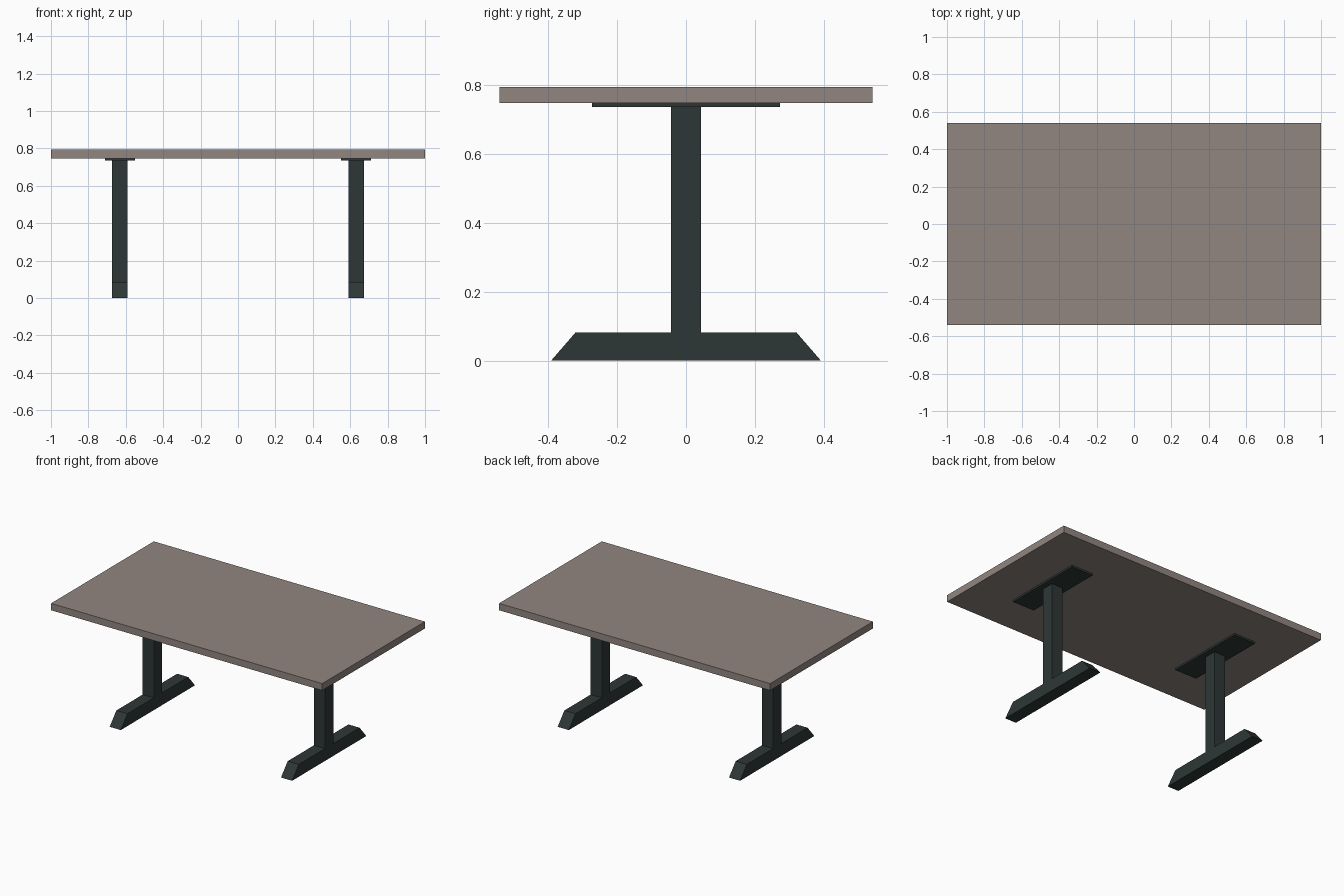
import bpy

if "Cube" in bpy.data.objects:
    bpy.data.objects.remove(bpy.data.objects["Cube"])


def material(name, rgb):
    m = bpy.data.materials.new(name)
    m.diffuse_color = (*rgb, 1)
    m.use_nodes = True
    m.node_tree.nodes["Principled BSDF"].inputs["Base Color"].default_value = m.diffuse_color
    return m


wood = material("taupe wood", (0.283, 0.238, 0.215))
metal = material("dark metal", (0.027, 0.038, 0.037))


def prism(name, x, half_x, profile, mat):
    """Extrude a (y, z) profile along x, centred on x."""
    n = len(profile)
    verts = [(x + s * half_x, y, z) for s in (-1, 1) for y, z in profile]
    faces = [tuple(reversed(range(n))), tuple(range(n, 2 * n))]
    faces += [(i, (i + 1) % n, n + (i + 1) % n, n + i) for i in range(n)]
    mesh = bpy.data.meshes.new(name)
    mesh.from_pydata(verts, [], faces)
    mesh.materials.append(mat)
    obj = bpy.data.objects.new(name, mesh)
    bpy.context.collection.objects.link(obj)
    return obj


def rect(half_y, z0, z1):
    return [(-half_y, z0), (half_y, z0), (half_y, z1), (-half_y, z1)]


# Table top
prism("table_top", 0, 1.0, rect(0.541, 0.747, 0.793), wood)

# Two pedestals: mounting plate, column and foot with sloped ends
for side, x in (("left", -0.632), ("right", 0.632)):
    prism(side + "_mounting_plate", x, 0.08, rect(0.273, 0.735, 0.747), metal)
    prism(side + "_column", x, 0.041, rect(0.043, 0.082, 0.735), metal)
    prism(side + "_foot", x, 0.041,
          [(-0.391, 0), (0.391, 0), (0.32, 0.082), (-0.32, 0.082)], metal)
